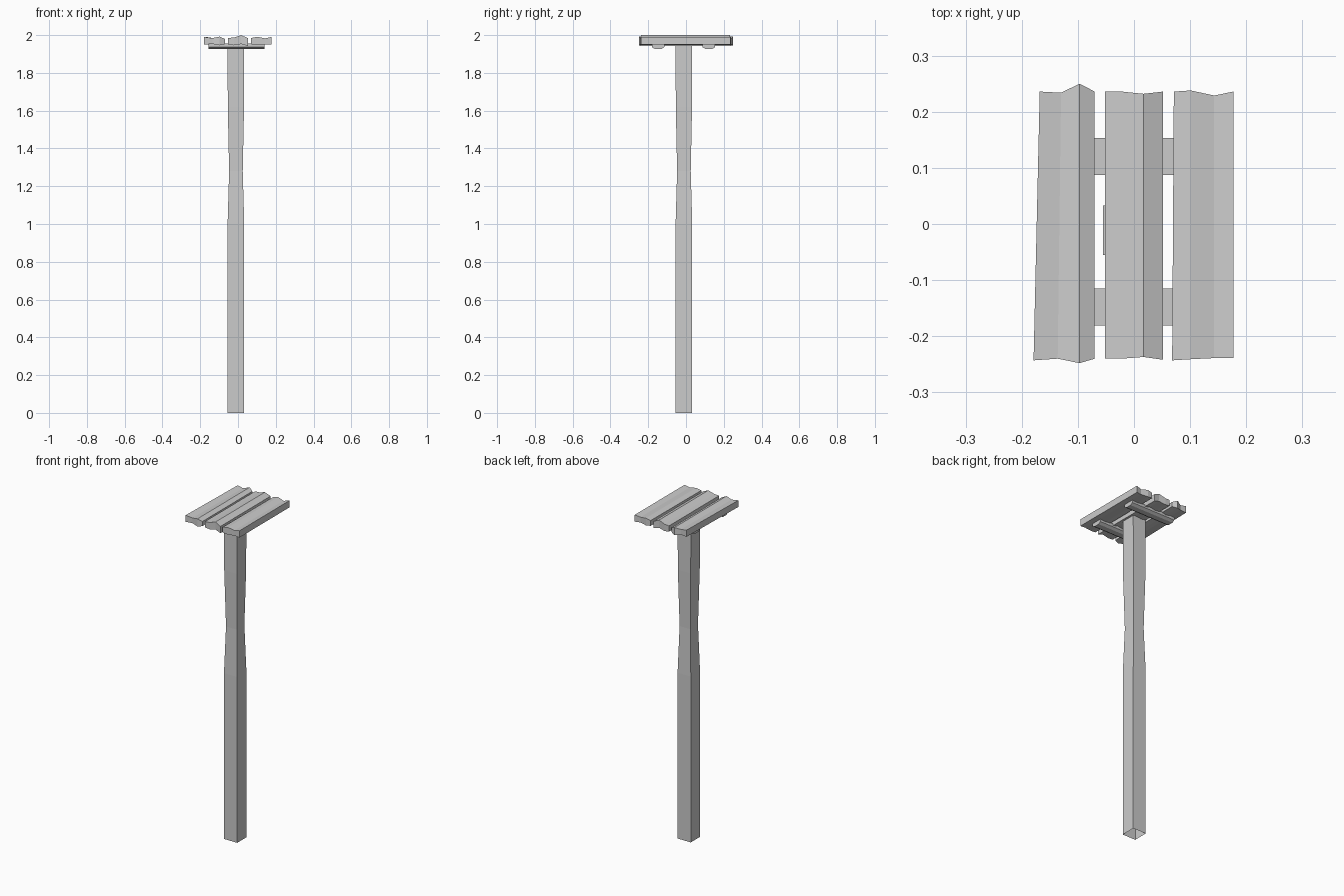
import bpy

if "Cube" in bpy.data.objects:
    bpy.data.objects.remove(bpy.data.objects["Cube"])


def make_object(name, verts, faces):
    mesh = bpy.data.meshes.new(name)
    mesh.from_pydata(verts, [], faces)
    mesh.update()
    obj = bpy.data.objects.new(name, mesh)
    bpy.context.collection.objects.link(obj)
    return obj


def plank(name, columns):
    """Each column across the plank: x front, x back, y front, y back, z top, z bottom."""
    verts, faces = [], []
    for xf, xb, yf, yb, zt, zb in columns:
        verts += [(xf, yf, zt), (xb, yb, zt), (xb, yb, zb), (xf, yf, zb)]
    for i in range(len(columns) - 1):
        a, b = 4 * i, 4 * i + 4
        for j in range(4):
            k = (j + 1) % 4
            faces.append((a + j, b + j, b + k, a + k))
    n = len(verts)
    faces += [(0, 1, 2, 3), (n - 1, n - 2, n - 3, n - 4)]
    return make_object(name, verts, faces)


def crossbar(name, y, x0, x1):
    """Shallow batten with a chamfered underside."""
    prof = [(-0.033, 1.955), (-0.033, 1.936), (-0.015, 1.926),
            (0.018, 1.926), (0.033, 1.936), (0.033, 1.955)]
    n = len(prof)
    verts = [(x, y + p, z) for x in (x0, x1) for p, z in prof]
    faces = [(i, n + i, n + (i + 1) % n, (i + 1) % n) for i in range(n)]
    faces += [tuple(range(n)), tuple(reversed(range(n, 2 * n)))]
    return make_object(name, verts, faces)


# Post: square rings with a worn waist, open at the foot
rings = [(0, 0.044), (1.0, 0.044), (1.28, 0.036), (1.62, 0.043), (1.95, 0.044)]
c = -0.011
verts = [(c + sx * h, c + sy * h, z) for z, h in rings
         for sx, sy in ((-1, -1), (1, -1), (1, 1), (-1, 1))]
faces = [(4 * r + j, 4 * r + (j + 1) % 4, 4 * r + 4 + (j + 1) % 4, 4 * r + 4 + j)
         for r in range(len(rings) - 1) for j in range(4)]
faces.append((16, 17, 18, 19))
make_object("post", verts, faces)

# Table planks with uneven, wavy sections
plank("left_plank", [
    (-0.179, -0.168, -0.243, 0.236, 1.990, 1.950),
    (-0.136, -0.130, -0.240, 0.234, 1.984, 1.953),
    (-0.097, -0.097, -0.248, 0.250, 1.992, 1.946),
    (-0.070, -0.070, -0.240, 0.236, 1.980, 1.952)])
plank("middle_plank", [
    (-0.052, -0.052, -0.240, 0.236, 1.985, 1.950),
    (-0.022, -0.022, -0.240, 0.236, 1.987, 1.946),
    (0.017, 0.017, -0.237, 0.232, 2.000, 1.953),
    (0.052, 0.052, -0.242, 0.236, 1.984, 1.943)])
plank("right_plank", [
    (0.068, 0.071, -0.243, 0.236, 1.984, 1.952),
    (0.101, 0.101, -0.241, 0.238, 1.991, 1.948),
    (0.143, 0.143, -0.239, 0.229, 1.983, 1.951),
    (0.177, 0.177, -0.239, 0.236, 1.990, 1.949)])

# Two battens under the planks
crossbar("rear_crossbar", 0.120, -0.155, 0.140)
crossbar("front_crossbar", -0.148, -0.155, 0.140)
